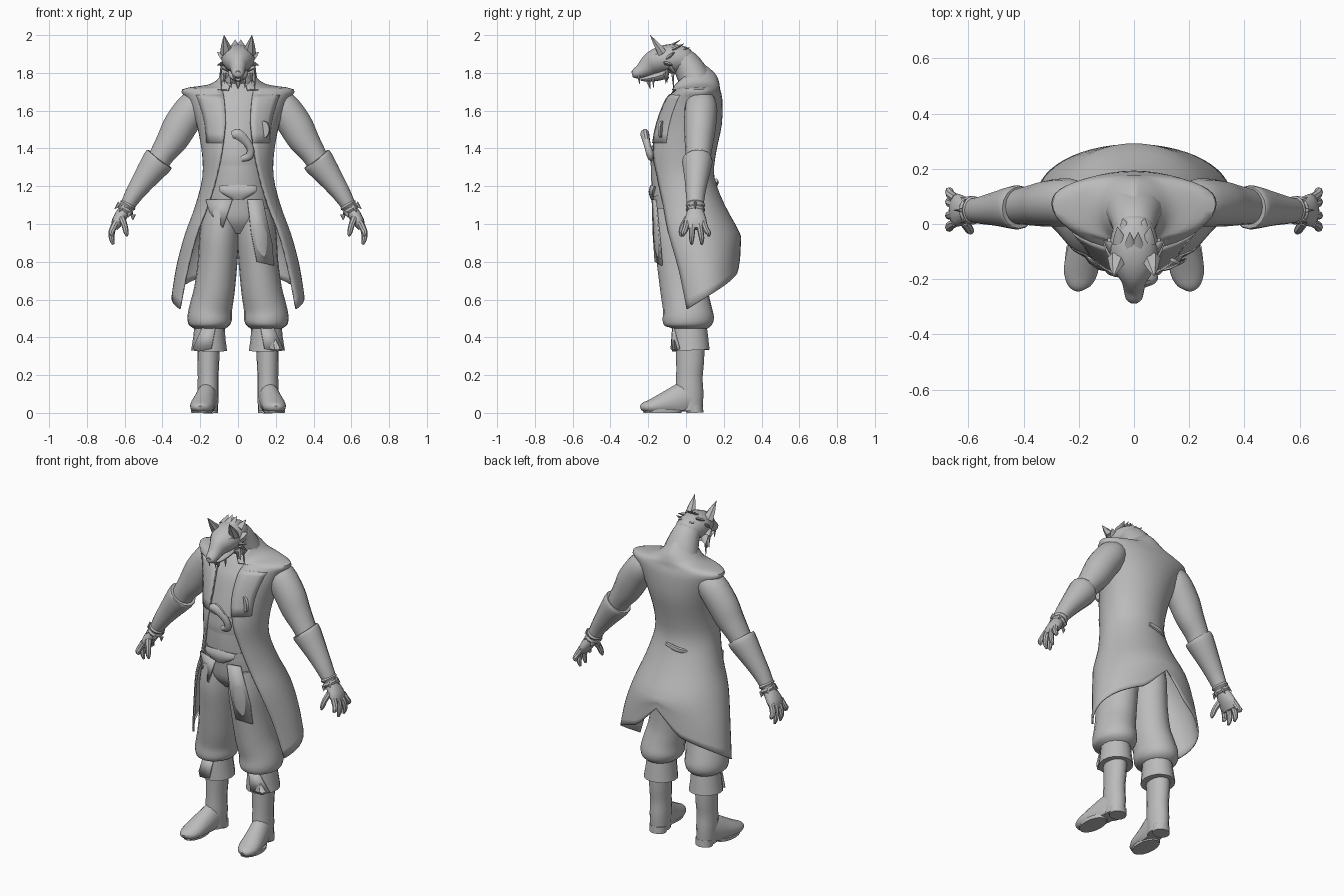
import bpy, bmesh, math
from mathutils import Vector

grey = bpy.data.materials.new("plain grey")
grey.diffuse_color = (0.5, 0.5, 0.5, 1)


def spline(rows, steps):
    """Smooth in-between rows through the given rows of numbers."""
    out = []
    for i in range(len(rows) - 1):
        a, b, c, d = (rows[max(i - 1, 0)], rows[i], rows[i + 1], rows[min(i + 2, len(rows) - 1)])
        for s in range(steps):
            t = s / steps
            out.append([q + t * (r - p) / 2 + t * t * (2 * p - 5 * q + 4 * r - s4) / 2
                        + t ** 3 * (3 * q - p - 3 * r + s4) / 2 for p, q, r, s4 in zip(a, b, c, d)])
    return out + [list(rows[-1])]


def finish(name, bm, mirror=False, thick=0, angle=40):
    bmesh.ops.recalc_face_normals(bm, faces=bm.faces)
    me = bpy.data.meshes.new(name)
    bm.to_mesh(me)
    bm.free()
    ob = bpy.data.objects.new(name, me)
    bpy.context.collection.objects.link(ob)
    me.materials.append(grey)
    bpy.context.view_layer.objects.active = ob
    ob.select_set(True)
    bpy.ops.object.shade_smooth_by_angle(angle=math.radians(angle))
    ob.select_set(False)
    if thick:
        m = ob.modifiers.new("thickness", 'SOLIDIFY')
        m.thickness, m.offset = thick, 0
    if mirror:
        ob.modifiers.new("mirror", 'MIRROR')
    return ob


def grid(bm, rows, closed):
    vs = [[bm.verts.new(p) for p in r] for r in rows]
    n = len(vs[0])
    for a, b in zip(vs, vs[1:]):
        for j in range(n if closed else n - 1):
            k = (j + 1) % n
            bm.faces.new((a[j], a[k], b[k], b[j]))
    return vs


def tube(name, pts, ref=(0, 1, 0), sides=16, steps=3, mirror=False, floor=None, angle=40):
    """Loft of ellipses: each point is x, y, z, radius along ref, other radius."""
    pts = spline(pts, steps)
    ref, rows = Vector(ref), []
    for i, p in enumerate(pts):
        n = (Vector(pts[min(i + 1, len(pts) - 1)][:3]) - Vector(pts[max(i - 1, 0)][:3])).normalized()
        u = (ref - n * ref.dot(n)).normalized()
        v = n.cross(u)
        ring = []
        for j in range(sides):
            a = 2 * math.pi * j / sides
            q = Vector(p[:3]) + u * p[3] * math.cos(a) + v * p[4] * math.sin(a)
            if floor is not None:
                q.z = max(q.z, floor)
            ring.append(q)
        rows.append(ring)
    bm = bmesh.new()
    vs = grid(bm, rows, True)
    bm.faces.new(vs[0])
    bm.faces.new(vs[-1])
    return finish(name, bm, mirror, angle=angle)


def spike(name, base, tip, r, flat=0.5, ref=(1, 0, 0), mirror=True):
    mid = [(a + b) / 2 for a, b in zip(base, tip)]
    tube(name, [(*base, r, r * flat), (*mid, r * .6, r * flat * .6), (*tip, .001, .001)], ref, 6, 1, mirror)


def plate(name, pts, thick=0.008, mirror=False):
    bm = bmesh.new()
    bm.faces.new([bm.verts.new(p) for p in pts])
    finish(name, bm, mirror, thick)


# Torso under the coat
tube("torso", [(0, .05, 1.75, .06, .09), (0, .04, 1.70, .105, .17), (0, .03, 1.62, .14, .2),
               (0, .005, 1.52, .15, .185), (0, -.022, 1.38, .158, .165), (0, -.035, 1.25, .15, .16),
               (0, -.025, 1.13, .15, .175), (0, -.02, 1.02, .14, .17), (0, -.02, .95, .09, .1)], sides=28)

# Long open coat: z, half width, y centre, front depth, back depth, opening angle, rise at the back
coat = [(1.73, .075, 0, .07, .055, 35, .14), (1.71, .115, .03, .11, .115, 25, .09),
        (1.71, .17, .05, .125, .12, 20, .04), (1.705, .292, .075, .135, .1, 16, .01),
        (1.66, .265, .07, .175, .117, 16, 0), (1.53, .215, .03, .188, .155, 18, 0),
        (1.38, .187, -.01, .182, .165, 27, 0), (1.25, .184, -.01, .178, .155, 38, 0),
        (1.1, .22, .02, .2, .18, 46, 0), (.95, .275, .045, .22, .235, 52, .0),
        (.75, .32, .08, .21, .205, 57, .12), (.55, .348, .1, .2, .185, 62, .24)]
bm, rows = bmesh.new(), []
for i, (z, w, yc, rf, rb, a0, lift) in enumerate(spline(coat, 3)):
    row = []
    for j in range(-18, 19):
        s = 1 - abs(j) / 18
        t = math.radians(a0 + (180 - a0) * s)
        c = math.cos(t)
        x = w * math.sin(t) * (-1 if j < 0 else 1)
        vent = max(0, s - .8) * 2 * lift if i > 27 else 0     # notch in the back hem
        row.append((x, yc - (rf if c > 0 else rb) * c, z + lift * s + vent))
    rows.append(row)
grid(bm, rows, False)
finish("long_coat", bm, thick=.01, angle=55)

# Lapels lie on the coat's front edges
bm = bmesh.new()
grid(bm, [[Vector(p) + Vector((0, -.007, 0)) for p in r[32:]] for r in rows[11:18]], False)
finish("lapel", bm, True, .008)

# Chest badge, sash, belt, buckle
tube("chest_badge", [(.133, -.134, 1.5, .035, .045), (.139, -.122, 1.5, .035, .045)], (1, 0, 0), 16, 1)
tube("waist_sash", [(0, -.024, 1.4, .16, .165), (0, -.03, 1.34, .16, .166), (0, -.033, 1.3, .154, .162)], sides=28)
tube("belt", [(0, -.033, 1.21, .154, .165), (0, -.028, 1.16, .156, .175)], sides=28, steps=1)
tube("buckle", [(0, -.168, 1.2, .1, .02), (0, -.178, 1.17, .095, .02), (0, -.172, 1.13, .03, .013)], (1, 0, 0))
plate("belt_cloth", [(-.17, -.12, 1.13), (-.03, -.178, 1.13), (-.08, -.172, .98), (-.15, -.14, 1.06)])
plate("hip_cloth", [(.05, -.178, 1.13), (.13, -.16, 1.13), (.18, -.137, .9), (.19, -.127, .78), (.1, -.163, .8),
                    (.07, -.173, .95)])

# Curved pistol grip tucked in the sash, and its tail at the back
tube("pistol_grip", [(-.03, -.215, 1.47, .02, .02), (.0, -.218, 1.475, .024, .03), (.04, -.21, 1.44, .02, .024),
                     (.065, -.2, 1.4, .018, .02), (.06, -.187, 1.36, .02, .022), (.02, -.18, 1.345, .014, .016)],
     sides=10)
tube("back_tab", [(-.1, .13, 1.2, .01, .014), (-.05, .16, 1.215, .012, .016), (.02, .16, 1.23, .01, .012)],
     sides=8)

# Arms
tube("upper_arm", [(.17, .08, 1.66, .06, .06), (.23, .08, 1.625, .085, .085), (.3, .075, 1.53, .085, .09),
                   (.345, .07, 1.45, .078, .083), (.4, .065, 1.37, .068, .066), (.44, .06, 1.3, .06, .06)],
     mirror=True)
tube("sleeve_cuff", [(.415, .06, 1.345, .076, .079), (.43, .06, 1.325, .08, .082), (.5, .055, 1.23, .062, .062),
                     (.555, .05, 1.15, .05, .047), (.595, .05, 1.08, .042, .036)], mirror=True)
for k, (x, z) in enumerate(((.583, 1.1), (.595, 1.075))):
    tube("bracelet_%d" % k, [(x - .006, .05, z + .01, .044, .038), (x, .05, z, .052, .045),
                             (x + .006, .05, z - .01, .044, .038)], steps=2, mirror=True)
for k in range(6):
    a = k * math.pi / 3
    spike("bracelet_fur", (.59 + .034 * math.cos(a), .05 + .04 * math.sin(a), 1.08 + .03 * math.cos(a)),
          (.605 + .048 * math.cos(a), .05 + .055 * math.sin(a), 1.05 + .03 * math.cos(a)), .015)

# Hands with four fingers and a thumb
tube("palm", [(.59, .05, 1.09, .036, .032), (.615, .05, 1.05, .05, .034), (.64, .05, 1.01, .06, .03),
              (.655, .05, .975, .05, .018)], mirror=True)
for k, (y0, y1, drop) in enumerate(((.005, -.015, .045), (.035, .03, .0), (.067, .083, .0), (.093, .12, .045))):
    tube("finger_%d" % k, [(.645, y0, 1.01, .016, .018), (.665, (y0 + y1) / 2, .97, .016, .017),
                           (.669, y1, .925 + drop * .6, .014, .015), (.66, y1, .892 + drop, .007, .007)],
         sides=8, mirror=True)
tube("thumb", [(.615, .01, 1.03, .02, .018), (.6, -.015, .99, .017, .016), (.592, -.025, .955, .014, .013),
               (.587, -.027, .935, .005, .005)], sides=8, mirror=True)

# Baggy trousers gathered at the knee
tube("trouser_leg", [(.09, -.025, 1.08, .135, .09), (.098, -.025, .95, .148, .105), (.108, -.02, .8, .135, .105),
                     (.125, -.01, .65, .126, .108), (.143, .005, .56, .128, .113), (.15, .012, .5, .136, .118),
                     (.15, .015, .465, .125, .108), (.15, .015, .445, .09, .08)], sides=20, mirror=True)

# Boots
tube("boot_cuff", [(.15, .02, .47, .088, .08), (.152, .022, .4, .095, .085), (.153, .025, .33, .1, .095),
                   (.153, .025, .335, .07, .06)], steps=1, mirror=True)
plate("cuff_flap", [(.12, -.07, .45), (.19, -.066, .45), (.24, -.035, .34), (.21, -.065, .325), (.14, -.078, .34)],
      mirror=True)
tube("boot_shaft", [(.155, .022, .38, .076, .06), (.157, .022, .28, .074, .058), (.158, .018, .19, .07, .055),
                    (.158, .018, .11, .074, .056), (.158, .02, .04, .07, .053), (.158, .02, .01, .068, .052)],
     mirror=True)
tube("boot_foot", [(.157, .06, .06, .04, .055), (.16, .03, .07, .05, .08), (.165, -.01, .075, .055, .087),
                   (.178, -.08, .055, .06, .072), (.193, -.17, .035, .062, .045), (.2, -.222, .03, .042, .026),
                   (.2, -.24, .025, .015, .012)], (1, 0, 0), floor=.008, mirror=True)
tube("boot_heel", [(.157, .047, 0, .045, .05), (.157, .045, .04, .045, .052)], steps=1, mirror=True)
tube("boot_sole", [(.192, -.125, 0, .1, .055), (.192, -.125, .02, .104, .058)], steps=1, mirror=True)

# Neck and wolf head
tube("neck", [(0, .07, 1.7, .12, .09), (0, .04, 1.78, .1, .085), (0, -.005, 1.85, .08, .075),
              (0, -.06, 1.88, .07, .065)], (1, 0, 0))
tube("head", [(0, .03, 1.868, .03, .035), (0, .01, 1.87, .065, .062), (0, -.06, 1.875, .086, .077),
              (0, -.12, 1.872, .086, .073), (0, -.17, 1.854, .068, .065), (0, -.2, 1.837, .048, .054),
              (0, -.235, 1.812, .038, .038), (0, -.27, 1.795, .03, .026), (0, -.285, 1.79, .014, .012)], (1, 0, 0))
tube("lower_jaw", [(0, -.1, 1.8, .055, .03), (0, -.16, 1.778, .043, .022), (0, -.21, 1.768, .03, .014),
                   (0, -.24, 1.765, .012, .007)], (1, 0, 0), 12)
tube("nose", [(0, -.265, 1.805, .016, .012), (0, -.286, 1.8, .013, .011)], (1, 0, 0), 8, 1)
tube("brow", [(.012, -.188, 1.872, .01, .01), (.04, -.176, 1.89, .013, .011), (.07, -.14, 1.9, .006, .006)],
     sides=8, mirror=True)
spike("ear", (.06, -.125, 1.905), (.074, -.19, 2.0), .036, .75)

# Fur tufts, fangs and hanging strands
for x, y, z, dx, dy, dz in ((.015, -.1, 1.93, .0, .07, .045), (.05, -.07, 1.925, .01, .06, .03),
                            (.03, -.03, 1.92, .01, .05, .015), (.07, -.09, 1.885, .04, .03, .025),
                            (.072, -.1, 1.85, .038, .03, -.01), (.068, -.08, 1.825, .028, .03, -.035),
                            (.06, -.1, 1.81, .03, .0, -.06)):
    spike("fur_tuft", (x, y, z), (x + dx, y + dy, z + dz), .028, .45)
for x, y, z, h in ((.02, -.25, 1.785, .045), (.035, -.175, 1.775, .055), (.085, -.07, 1.8, .085),
                   (.07, -.11, 1.8, .06)):
    spike("fang_or_strand", (x, y, z), (x * 1.05, y + .004, z - h), .009, 1, (1, .1, 0))
spike("chin_beard", (0, -.2, 1.765), (0, -.19, 1.715), .022, .7, mirror=False)
